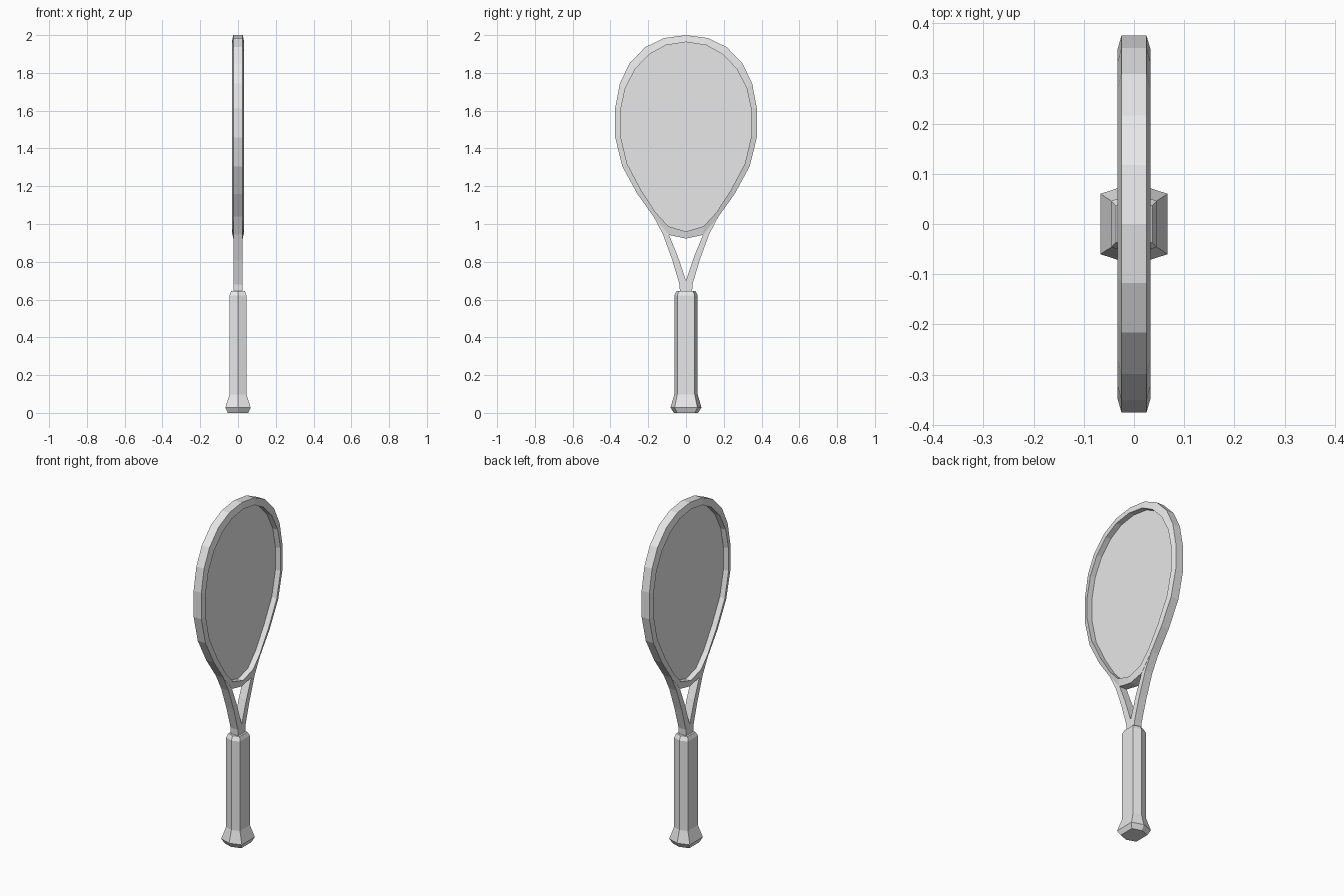
import bpy
import bmesh

if "Cube" in bpy.data.objects:
    bpy.data.objects.remove(bpy.data.objects["Cube"])

grey = bpy.data.materials.new("light_grey")
grey.diffuse_color = (0.8, 0.8, 0.8, 1.0)
grey.use_nodes = True
grey.node_tree.nodes["Principled BSDF"].inputs["Base Color"].default_value = grey.diffuse_color


def finish(name, bm):
    bmesh.ops.recalc_face_normals(bm, faces=bm.faces[:])
    mesh = bpy.data.meshes.new(name)
    bm.to_mesh(mesh)
    bm.free()
    mesh.materials.append(grey)
    ob = bpy.data.objects.new(name, mesh)
    bpy.context.collection.objects.link(ob)
    return ob


def loft(name, loops, closed=False):
    """Join rings of equal point count; cap the ends unless closed."""
    bm = bmesh.new()
    rings = [[bm.verts.new(p) for p in loop] for loop in loops]
    n = len(rings[0])
    pairs = list(zip(rings, rings[1:]))
    if closed:
        pairs.append((rings[-1], rings[0]))
    else:
        bm.faces.new(rings[0])
        bm.faces.new(rings[-1])
    for a, b in pairs:
        for i in range(n):
            j = (i + 1) % n
            bm.faces.new((a[i], a[j], b[j], b[i]))
    return finish(name, bm)


def mirrored(half):
    """Complete a half outline whose first and last points lie on y = 0."""
    return half + [(-y, z) for y, z in half[-2:0:-1]]


def at_x(outline, x):
    return [(x, y, z) for y, z in outline]


# Head outlines as (y, z), from top centre down to bottom centre
outer = mirrored([(0, 2.0), (0.117, 1.984), (0.216, 1.936), (0.299, 1.85),
                  (0.35, 1.745), (0.375, 1.613), (0.375, 1.459),
                  (0.337, 1.305), (0.258, 1.16), (0.172, 1.04),
                  (0.09, 0.942), (0, 0.923)])
inner = mirrored([(0, 1.963), (0.106, 1.947), (0.192, 1.90), (0.267, 1.823),
                  (0.321, 1.72), (0.347, 1.60), (0.347, 1.468),
                  (0.312, 1.32), (0.238, 1.18), (0.16, 1.06),
                  (0.093, 0.988), (0, 0.96)])

# Frame hoop: thicker along its inner edge
loft("head_frame", [at_x(outer, -0.025), at_x(inner, -0.033),
                    at_x(inner, 0.033), at_x(outer, 0.025)], closed=True)

# String bed: one flat sheet
bm = bmesh.new()
bm.faces.new([bm.verts.new(p) for p in at_x(inner, 0)])
finish("string_bed", bm)

# Forked throat joining head and handle
arm_outer = [(0.172, 1.04), (0.122, 0.945), (0.073, 0.81),
             (0.034, 0.68), (0.032, 0.63)]
arm_inner = [(0, 0.70), (0.044, 0.83), (0.09, 0.942)]
throat = (arm_outer + [(-y, z) for y, z in arm_outer[::-1]]
          + [(-y, z) for y, z in arm_inner[::-1]] + arm_inner[1:])
loft("throat", [at_x(throat, -0.024), at_x(throat, 0.024)])


# Six-sided grip with flared butt: (z, half width x, flat half y, ridge y)
def hexagon(z, x, y, ridge):
    return [(x, -y, z), (x, y, z), (0, ridge, z),
            (-x, y, z), (-x, -y, z), (0, -ridge, z)]


loft("handle", [hexagon(*s) for s in (
    (0.0, 0.054, 0.046, 0.064),
    (0.028, 0.067, 0.06, 0.082),
    (0.098, 0.045, 0.046, 0.062),
    (0.622, 0.045, 0.046, 0.062),
    (0.645, 0.036, 0.036, 0.05))])
